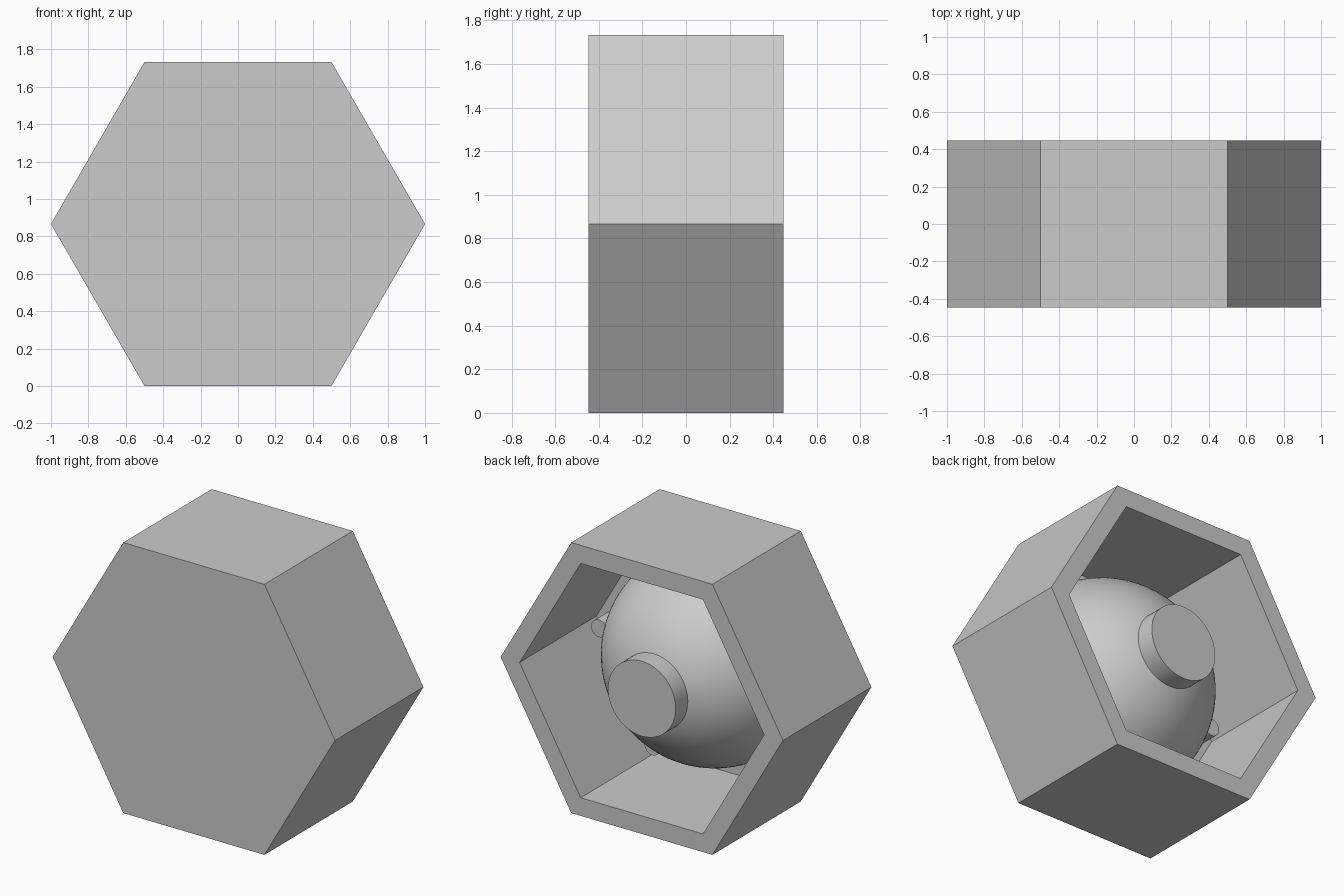
import bpy, bmesh
from math import sin, cos, pi, radians, sqrt

cube = bpy.data.objects.get("Cube")
if cube:
    bpy.data.objects.remove(cube, do_unlink=True)

HALF_DEPTH = 0.447
APOTHEM = sqrt(3) / 2          # outer hexagon, corner radius 1
INNER = APOTHEM                # corner radius of the hollow
FLOOR = -0.331                 # inside of the closed front wall

grey = bpy.data.materials.new("plain grey")
grey.use_nodes = True
grey.diffuse_color = (0.6, 0.6, 0.6, 1)
grey.node_tree.nodes["Principled BSDF"].inputs["Base Color"].default_value = (0.6, 0.6, 0.6, 1)


def turned(name, profile, sides, x=0.0, z=0.0, smooth=True):
    """Sweep (radius, y) points around the y axis and cap both ends."""
    bm = bmesh.new()
    rings = []
    for r, y in profile:
        angles = [2 * pi * i / sides for i in range(sides)]
        rings.append([bm.verts.new((r * cos(a), y, r * sin(a))) for a in angles])
    for low, high in zip(rings, rings[1:]):
        for i in range(sides):
            j = (i + 1) % sides
            bm.faces.new((low[i], low[j], high[j], high[i]))
    bm.faces.new(rings[0])
    bm.faces.new(rings[-1])
    bmesh.ops.recalc_face_normals(bm, faces=bm.faces)
    mesh = bpy.data.meshes.new(name)
    bm.to_mesh(mesh)
    bm.free()
    mesh.materials.append(grey)
    obj = bpy.data.objects.new(name, mesh)
    obj.location = (x, 0, APOTHEM + z)
    bpy.context.collection.objects.link(obj)
    if smooth:
        bpy.ops.object.select_all(action="DESELECT")
        obj.select_set(True)
        bpy.context.view_layer.objects.active = obj
        bpy.ops.object.shade_smooth_by_angle(angle=radians(30))
    return obj


# Hexagonal case, closed in front and hollow at the back
turned("hex_case", [(1, -HALF_DEPTH), (1, HALF_DEPTH), (INNER, HALF_DEPTH), (INNER, FLOOR)],
       6, smooth=False)

# Dome rising from the inside of the front wall
R, CENTRE = 0.66, -0.29
steps = 28
start = -0.09
dome = []
for k in range(steps):
    t = start + (pi / 2 - 0.02 - start) * k / (steps - 1)
    dome.append((R * cos(t), CENTRE + R * sin(t)))
turned("dome", dome, 96)

# Round stub on the dome, level with the back rim
turned("centre_stub", [(0.24, 0.2), (0.24, HALF_DEPTH)], 64)

# Short pegs in the six inner corners
for i in range(6):
    a = i * pi / 3
    turned(f"corner_peg_{i + 1}", [(0.055, FLOOR - 0.02), (0.055, -0.2)], 32,
           0.757 * cos(a), 0.757 * sin(a))
